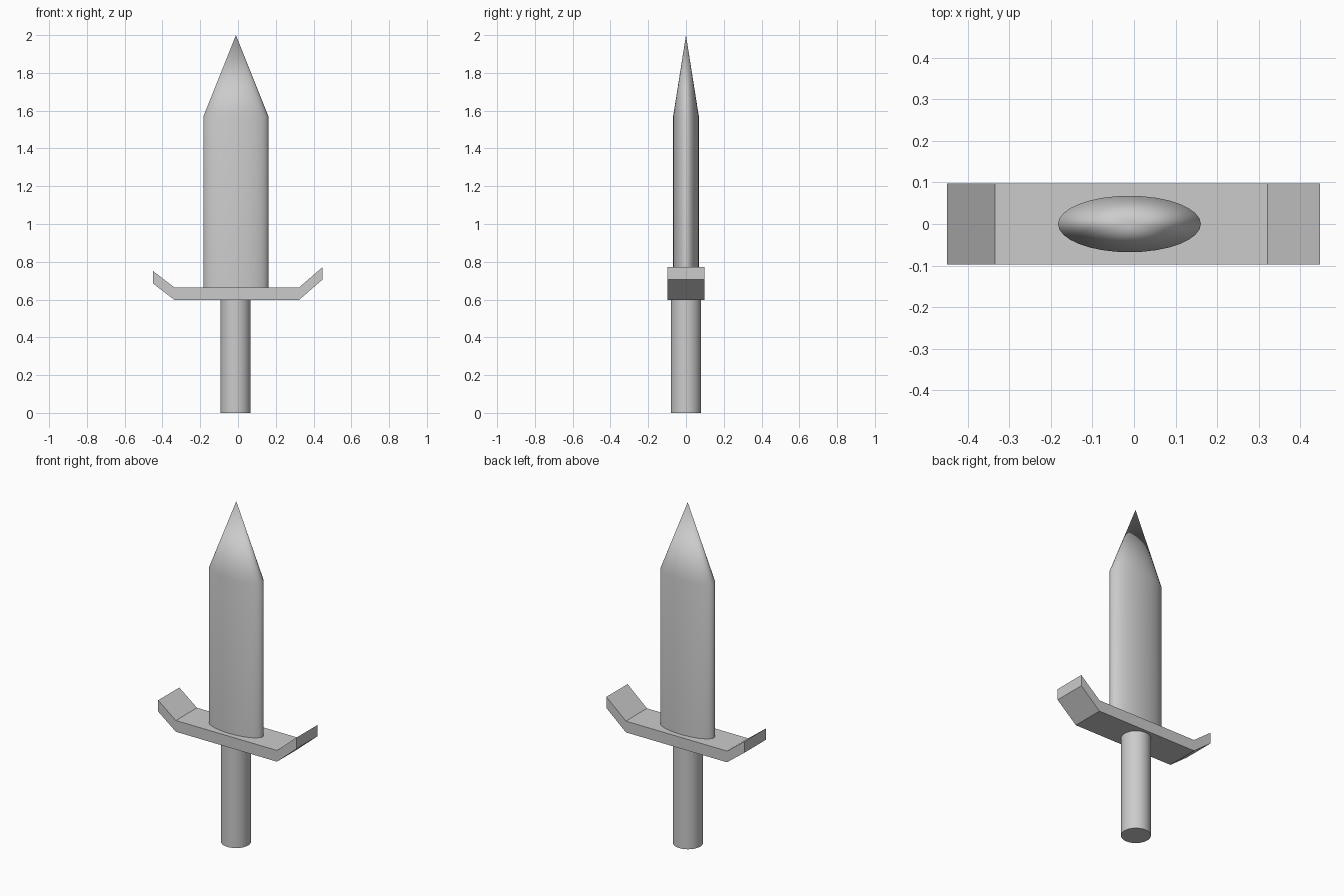
import bpy, bmesh
from math import cos, sin, tau, radians

if "Cube" in bpy.data.objects:
    bpy.data.objects.remove(bpy.data.objects["Cube"])

SIDES = 32


def add_object(name, bm, smooth):
    bmesh.ops.recalc_face_normals(bm, faces=bm.faces)
    mesh = bpy.data.meshes.new(name)
    bm.to_mesh(mesh)
    bm.free()
    obj = bpy.data.objects.new(name, mesh)
    bpy.context.collection.objects.link(obj)
    if smooth:
        bpy.ops.object.select_all(action='DESELECT')
        obj.select_set(True)
        bpy.context.view_layer.objects.active = obj
        bpy.ops.object.shade_smooth_by_angle(angle=radians(35))
    return obj


def elliptic_rod(name, cx, rx, ry, z0, z1, tip_z=None):
    """Elliptic cylinder, closed on top by a cap or a cone tip."""
    bm = bmesh.new()
    rings = [[bm.verts.new((cx + rx * cos(tau * i / SIDES),
                            ry * sin(tau * i / SIDES), z))
              for i in range(SIDES)] for z in (z0, z1)]
    low, high = rings
    bm.faces.new(low[::-1])
    tip = None
    if tip_z is None:
        bm.faces.new(high)
    else:
        tip = bm.verts.new((cx, 0, tip_z))
    for i in range(SIDES):
        j = (i + 1) % SIDES
        bm.faces.new((low[i], low[j], high[j], high[i]))
        if tip:
            bm.faces.new((high[i], high[j], tip))
    return add_object(name, bm, True)


def swept_guard(name, path, thick, half_depth):
    """Bar of constant vertical thickness following an (x, z) path."""
    bm = bmesh.new()
    sections = [[bm.verts.new((x, y, z + dz)) for y, dz in
                 ((-half_depth, 0), (half_depth, 0),
                  (half_depth, thick), (-half_depth, thick))]
                for x, z in path]
    for a, b in zip(sections, sections[1:]):
        for i in range(4):
            j = (i + 1) % 4
            bm.faces.new((a[i], a[j], b[j], b[i]))
    bm.faces.new(sections[0])
    bm.faces.new(sections[-1])
    return add_object(name, bm, False)


# Round grip
elliptic_rod("handle", -0.013, 0.08, 0.08, 0.0, 0.60)

# Guard with upturned ends
swept_guard("guard", [(-0.45, 0.685), (-0.335, 0.597), (0.322, 0.597), (0.448, 0.706)],
            0.066, 0.098)

# Oval blade with a pointed tip
elliptic_rod("blade", -0.011, 0.172, 0.068, 0.65, 1.57, tip_z=2.0)
